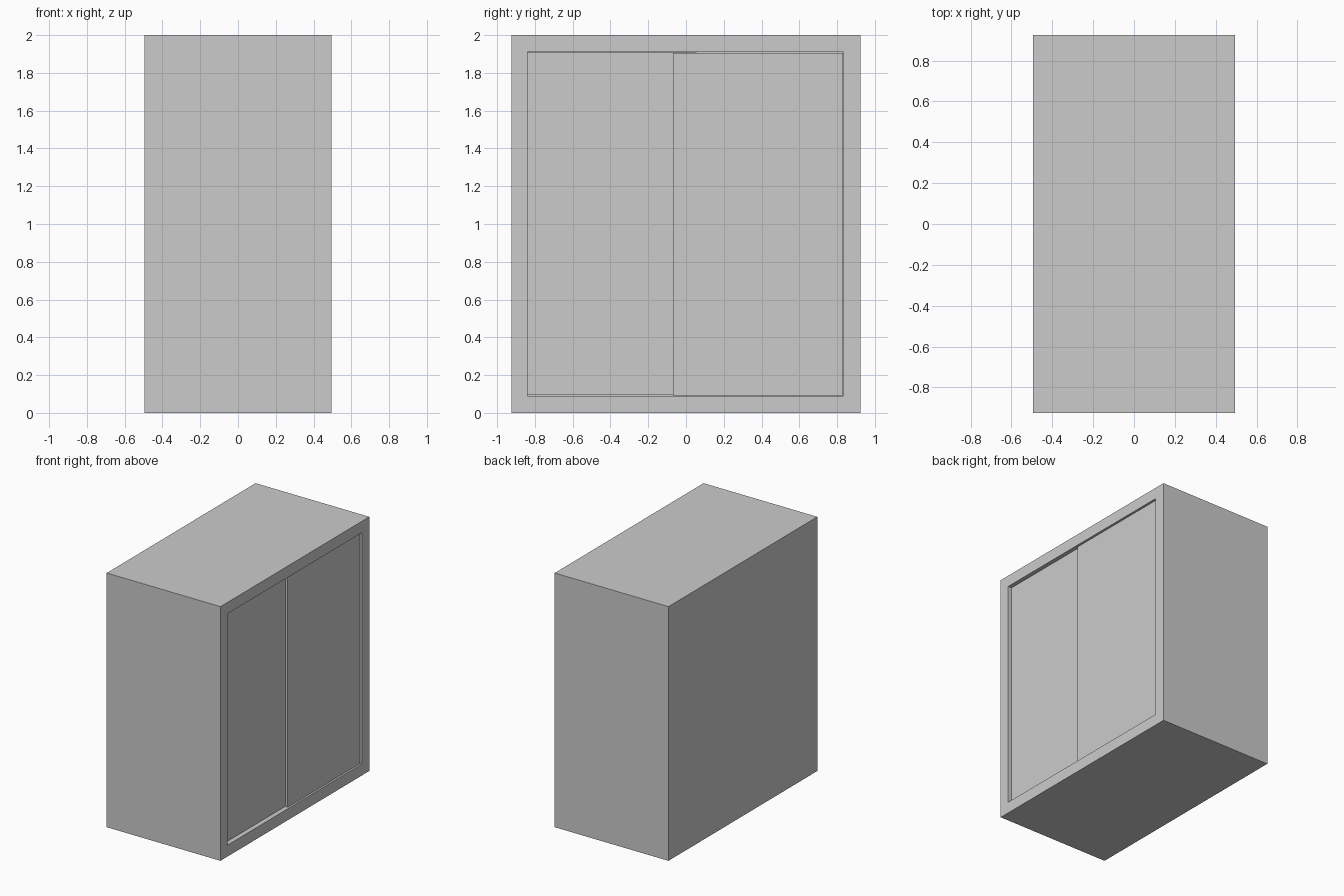
import bpy

if "Cube" in bpy.data.objects:
    bpy.data.objects.remove(bpy.data.objects["Cube"])

X0, X1 = -0.495, 0.495     # depth, doors face +x
Y, H = 0.925, 2.0          # half width, height
T = 0.09                   # frame thickness


def box(name, x, y, z):
    """Box from (min, max) pairs on each axis."""
    spans = (x, y, z)
    bpy.ops.mesh.primitive_cube_add(size=1, location=[(a + b) / 2 for a, b in spans])
    ob = bpy.context.object
    ob.name = name
    ob.scale = [b - a for a, b in spans]
    bpy.ops.object.transform_apply(location=False, rotation=False, scale=True)
    return ob


# Wardrobe carcass: solid block hollowed out from the door side
carcass = box("carcass", (X0, X1), (-Y, Y), (0, H))
cavity = box("cavity_cutter", (X0 + T, X1 + 0.2), (-Y + T - 0.005, Y - T), (T, H - T))
cavity.hide_render = True
cavity.hide_set(True)
cut = carcass.modifiers.new("hollow", 'BOOLEAN')
cut.operation = 'DIFFERENCE'
cut.solver = 'EXACT'
cut.object = cavity

# Two overlapping sliding doors, the right one running in front
box("rear_sliding_door", (0.44, 0.463), (-0.839, 0.055), (0.095, 1.909))
box("front_sliding_door", (0.464, 0.481), (-0.07, 0.83), (0.091, 1.906))
